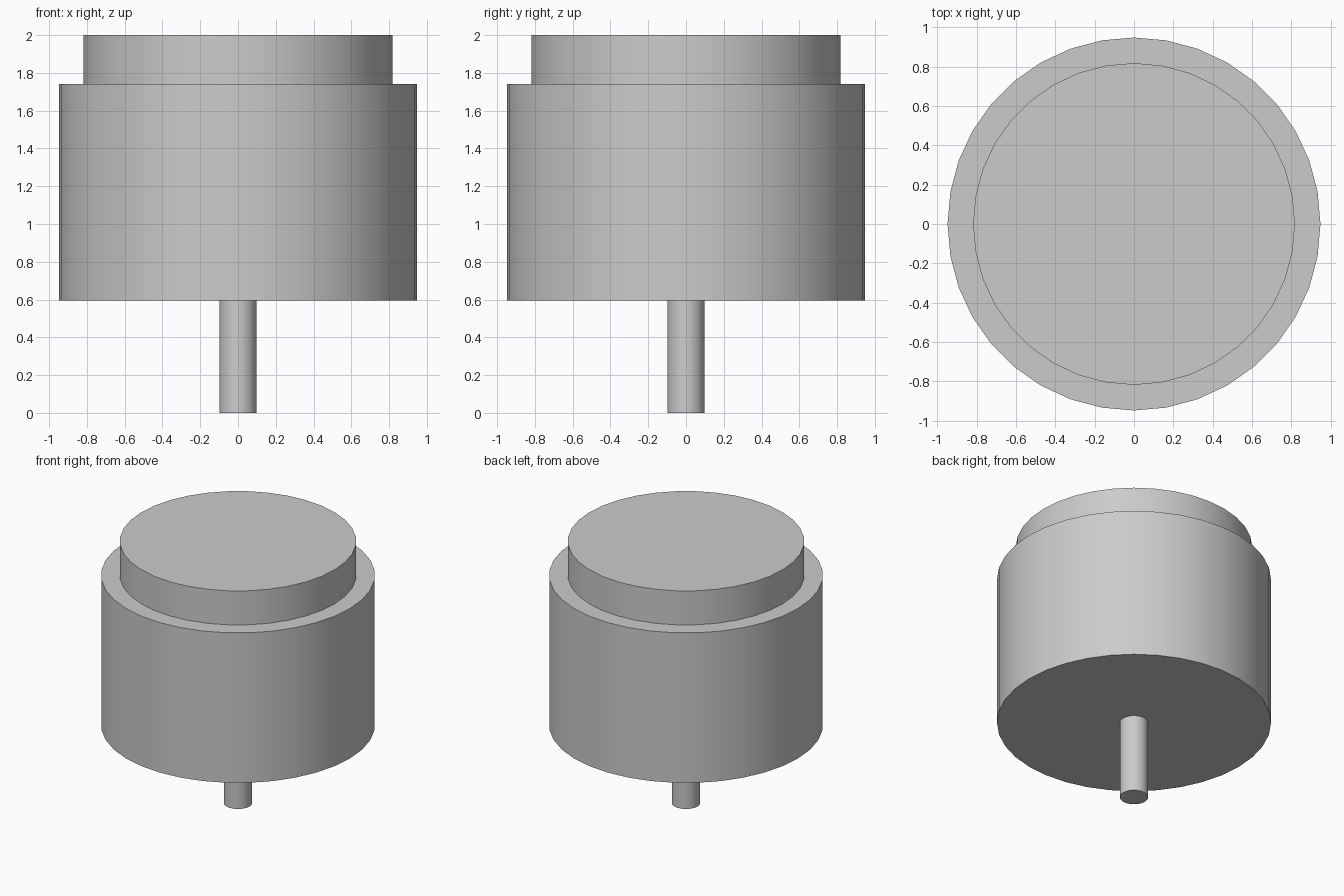
import bpy
import math

cube = bpy.data.objects.get("Cube")
if cube:
    bpy.data.objects.remove(cube, do_unlink=True)

SEGMENTS = 36

# Single plain grey
grey = bpy.data.materials.new("light_grey")
grey.use_nodes = True
colour = (0.6, 0.6, 0.6, 1.0)
grey.diffuse_color = colour
grey.node_tree.nodes["Principled BSDF"].inputs["Base Color"].default_value = colour


def disc(name, radius, bottom, top):
    """Upright cylinder between two heights, smooth sides and sharp rims."""
    bpy.ops.mesh.primitive_cylinder_add(
        vertices=SEGMENTS, radius=radius, depth=top - bottom,
        location=(0, 0, (bottom + top) / 2))
    obj = bpy.context.object
    obj.name = obj.data.name = name
    obj.data.materials.append(grey)
    bpy.ops.object.shade_smooth_by_angle(angle=math.radians(30))
    return obj


# Thin stem, wide drum and raised cap, stacked on one axis
disc("stem", 0.098, 0.0, 0.595)
disc("drum", 0.948, 0.595, 1.74)
disc("cap", 0.818, 1.74, 2.0)
